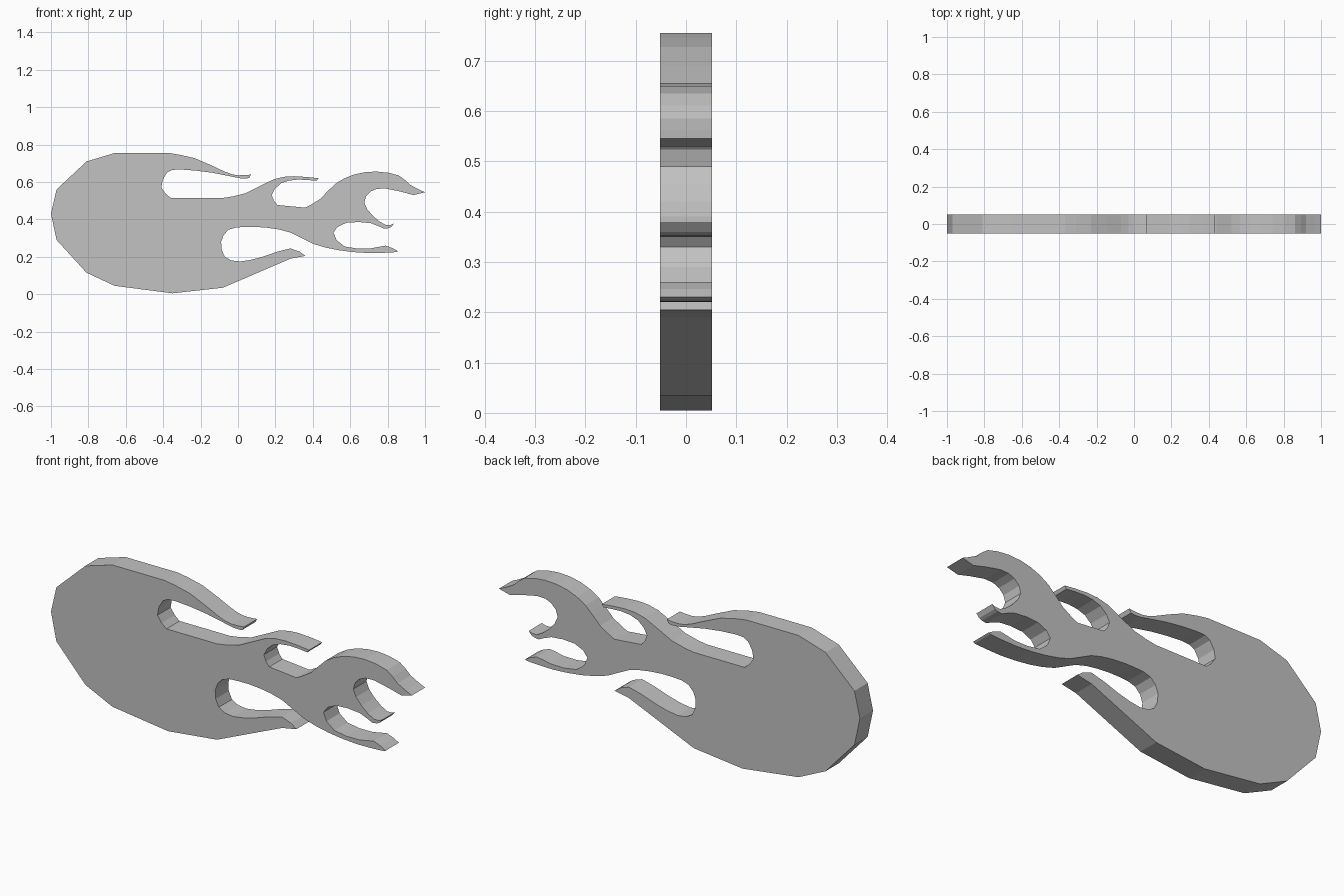
import bpy
import bmesh
from mathutils import Vector

HALF_DEPTH = .052


def remove_default_cube():
    cube = bpy.data.objects.get("Cube")
    if cube:
        bpy.data.objects.remove(cube, do_unlink=True)


def flat_material(name, colour):
    material = bpy.data.materials.new(name)
    material.use_nodes = True
    material.diffuse_color = colour
    shader = material.node_tree.nodes["Principled BSDF"]
    shader.inputs["Base Color"].default_value = colour
    return material


def smooth(points, steps=2):
    """Subdivide a run of points along a Catmull-Rom spline."""
    pts = [Vector(p) for p in points]
    padded = [pts[0]] + pts + [pts[-1]]
    result = []
    for a, b, c, d in zip(padded, padded[1:], padded[2:], padded[3:]):
        for step in range(steps):
            t = step / steps
            tangent_b, tangent_c = (c - a) / 2, (d - b) / 2
            chord = c - b
            result.append(b + t * tangent_b
                          + t * t * (3 * chord - 2 * tangent_b - tangent_c)
                          + t ** 3 * (tangent_b + tangent_c - 2 * chord))
    result.append(pts[-1])
    return result


def build_plate(name, outline, material):
    """Extrude a closed front outline symmetrically through the depth."""
    bm = bmesh.new()
    verts = [bm.verts.new((p.x, -HALF_DEPTH, p.y)) for p in outline]
    front = bm.faces.new(verts)
    extruded = bmesh.ops.extrude_face_region(bm, geom=[front], use_keep_orig=True)
    back = [v for v in extruded["geom"] if isinstance(v, bmesh.types.BMVert)]
    bmesh.ops.translate(bm, verts=back, vec=(0, 2 * HALF_DEPTH, 0))
    bmesh.ops.recalc_face_normals(bm, faces=bm.faces[:])
    caps = [f for f in bm.faces if len(f.verts) > 4]
    bmesh.ops.triangulate(bm, faces=caps, ngon_method="EAR_CLIP")
    mesh = bpy.data.meshes.new(name)
    bm.to_mesh(mesh)
    bm.free()
    mesh.materials.append(material)
    plate = bpy.data.objects.new(name, mesh)
    bpy.context.collection.objects.link(plate)
    return plate


# Faceted round head of the flame, from its underside round to its crown
head = [(-.08, .035), (-.35, .005), (-.66, .045), (-.81, .115), (-.97, .29),
        (-1, .43), (-.97, .56), (-.81, .71), (-.66, .755)]

# Curved edges, each running from one sharp tip to the next
upper_tongue_back = [(-.37, .755), (-.23, .727), (-.07, .655), (0, .636), (.07, .64)]
upper_notch = [(.06, .622), (.01, .62), (-.14, .65), (-.31, .667), (-.38, .65),
               (-.41, .57), (-.36, .515)]
middle_tongue_back = [(-.08, .515), (.04, .54), (.19, .614), (.3, .631), (.43, .62)]
middle_notch = [(.42, .606), (.32, .613), (.23, .593), (.18, .53), (.21, .477)]
crest = [(.36, .463), (.44, .51), (.52, .59), (.62, .64), (.74, .656),
         (.86, .635), (.92, .585), (1, .545)]
crest_notch = [(.94, .53), (.79, .565), (.71, .55), (.675, .49), (.72, .42),
               (.79, .37), (.835, .378)]
fork_notch = [(.82, .36), (.78, .35), (.71, .38), (.58, .382), (.51, .33),
              (.57, .255), (.71, .245), (.79, .26), (.855, .23)]
tail_belly = [(.845, .225), (.7, .22), (.54, .235), (.4, .27), (.28, .33),
              (.16, .355), (.04, .36), (-.05, .345), (-.09, .28), (-.07, .2),
              (.01, .175), (.13, .2), (.28, .245), (.36, .205)]
lower_tongue = [(.28, .19)]

remove_default_cube()
grey = flat_material("plain grey", (.54, .54, .54, 1))

outline = [Vector(p) for p in head]
for edge in (upper_tongue_back, upper_notch, middle_tongue_back, middle_notch,
             crest, crest_notch, fork_notch, tail_belly):
    outline += smooth(edge)
outline += [Vector(p) for p in lower_tongue]

build_plate("flame_plate", outline, grey)
